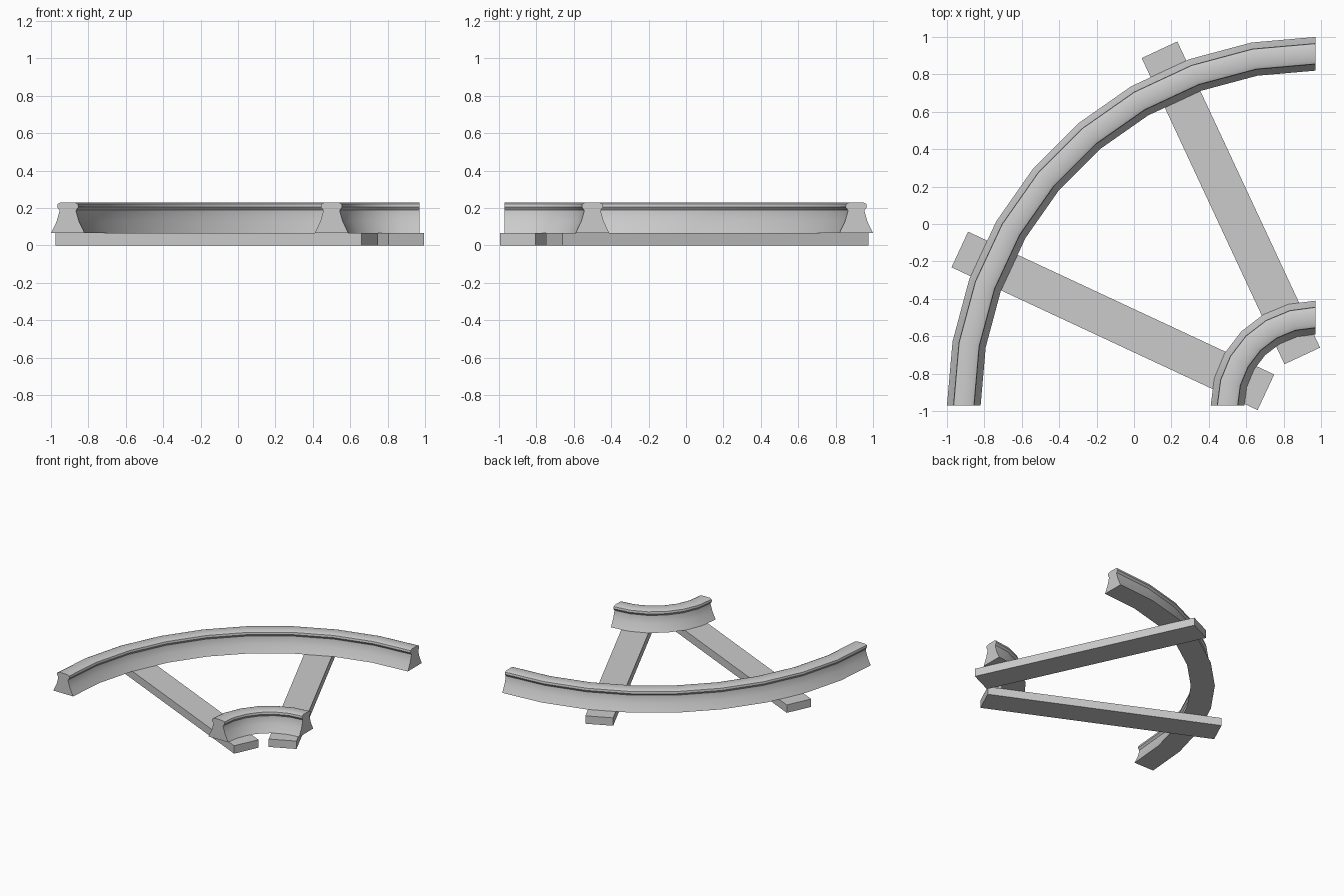
import bpy, bmesh
from math import radians, sin, cos

if "Cube" in bpy.data.objects:
    bpy.data.objects.remove(bpy.data.objects["Cube"])

CENTRE = (0.97, -0.97)
TIE_H = 0.065
# half cross-section of a rail, (offset, height), bottom to top
HALF = [(0.09, 0.065), (0.084, 0.078), (0.06, 0.127), (0.045, 0.18), (0.045, 0.188),
        (0.057, 0.205), (0.054, 0.222), (0.036, 0.23)]
PROFILE = HALF + [(-o, z) for o, z in reversed(HALF)]


def finish(bm, name):
    bmesh.ops.recalc_face_normals(bm, faces=bm.faces[:])
    me = bpy.data.meshes.new(name)
    bm.to_mesh(me)
    bm.free()
    ob = bpy.data.objects.new(name, me)
    bpy.context.collection.objects.link(ob)
    return ob


def rail(name, radius, segments):
    """Sweep the rail profile through a quarter turn, with capped ends."""
    bm = bmesh.new()
    rings = []
    for i in range(segments + 1):
        a = radians(90 + 90 * i / segments)
        rings.append([bm.verts.new((CENTRE[0] + (radius + o) * cos(a),
                                    CENTRE[1] + (radius + o) * sin(a), z))
                      for o, z in PROFILE])
    n = len(PROFILE)
    for r, s in zip(rings, rings[1:]):
        for j in range(n):
            k = (j + 1) % n
            bm.faces.new((r[j], r[k], s[k], s[j]))
    bm.faces.new(rings[0])
    bm.faces.new(rings[-1])
    ob = finish(bm, name)
    bpy.ops.object.select_all(action='DESELECT')
    ob.select_set(True)
    bpy.context.view_layer.objects.active = ob
    bpy.ops.object.shade_smooth_by_angle(angle=radians(30))


def tie(name, x, y, angle):
    bm = bmesh.new()
    bmesh.ops.create_cube(bm, size=1)
    bmesh.ops.scale(bm, vec=(1.806, 0.21, TIE_H), verts=bm.verts[:])
    ob = finish(bm, name)
    ob.location = (x, y, TIE_H / 2)
    ob.rotation_euler.z = radians(angle)


# curved rails
rail("outer_rail", 1.88, 9)
rail("inner_rail", 0.47, 6)

# ties, mirrored across the diagonal
tie("left_tie", -0.113, -0.518, -25)
tie("right_tie", 0.518, 0.113, -65)
